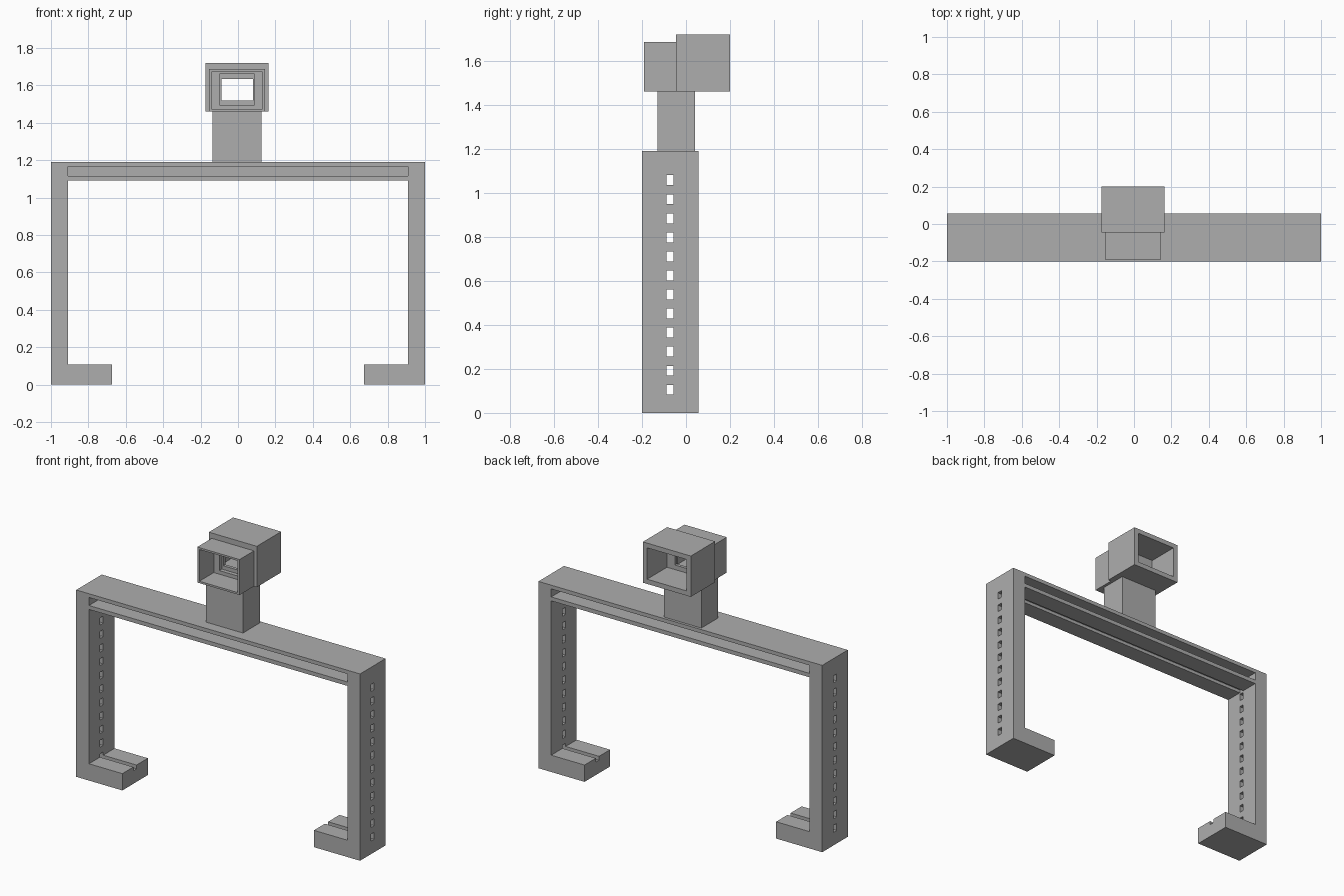
import bpy
import bmesh

default = bpy.data.objects.get("Cube")
if default:
    bpy.data.objects.remove(default, do_unlink=True)

gray = bpy.data.materials.new("matte gray")
gray.use_nodes = True
COLOR = (0.42, 0.42, 0.42, 1)
gray.diffuse_color = COLOR
gray.node_tree.nodes["Principled BSDF"].inputs["Base Color"].default_value = COLOR


def finish(bm, name):
    bmesh.ops.recalc_face_normals(bm, faces=bm.faces)
    mesh = bpy.data.meshes.new(name)
    bm.to_mesh(mesh)
    bm.free()
    mesh.materials.append(gray)
    obj = bpy.data.objects.new(name, mesh)
    bpy.context.collection.objects.link(obj)
    return obj


def boxes(name, spans):
    """One object made of separate boxes, each given as x, y and z ranges."""
    bm = bmesh.new()
    for span in spans:
        verts = bmesh.ops.create_cube(bm, size=1)["verts"]
        for v in verts:
            for i, (lo, hi) in enumerate(span):
                v.co[i] = lo + (v.co[i] + 0.5) * (hi - lo)
    return finish(bm, name)


def cut(target, spans):
    """Subtract boxes from the target, then discard the cutter."""
    cutter = boxes("cutter", spans)
    cutter.hide_render = True
    mod = target.modifiers.new("cut", "BOOLEAN")
    mod.operation = "DIFFERENCE"
    mod.solver = "EXACT"
    mod.object = cutter
    bpy.context.view_layer.objects.active = target
    bpy.ops.object.modifier_apply(modifier=mod.name)
    bpy.data.objects.remove(cutter, do_unlink=True)


# Frame: bar, legs and inward feet from one extruded profile
FRONT, BACK, TOP, BAR, INNER = -0.2, 0.057, 1.19, 1.09, 0.91
half = [(INNER, BAR), (INNER, 0.107), (0.675, 0.107),
        (0.675, 0), (1, 0), (1, TOP)]
profile = half + [(-x, z) for x, z in reversed(half)]
bm = bmesh.new()
face = bm.faces.new([bm.verts.new((x, FRONT, z)) for x, z in profile])
new = bmesh.ops.extrude_face_region(bm, geom=[face])["geom"]
bmesh.ops.translate(bm, vec=(0, BACK - FRONT, 0),
                    verts=[g for g in new if isinstance(g, bmesh.types.BMVert)])
frame = finish(bm, "frame")

# Rows of leg holes; the lowest also forms the groove in each foot
MID, HW = -0.073, 0.016
groove_y = (MID - HW, MID + HW)
cut(frame, [((-1.1, 1.1), groove_y, (z - 0.0225, z + 0.0225))
            for z in [0.105 + 0.0866 * i for i in range(12)]])

# Long blind slots on both bar faces and a groove beneath the bar
slot_x, slot_z = (-INNER, INNER), (1.115, 1.166)
cut(frame, [(slot_x, (FRONT - 0.1, MID - 0.025), slot_z),
            (slot_x, (MID + 0.025, BACK + 0.1), slot_z),
            (slot_x, groove_y, (1.05, BAR + 0.02))])

# Column
CX = -0.005


def wide(half_width):
    return (CX - half_width, CX + half_width)


boxes("column", [(wide(0.131), (-0.13, 0.04), (TOP, 1.46))])

# Rear housing: open at the back, with a stepped window in its front wall
housing = boxes("rear_housing", [(wide(0.169), (-0.045, 0.2), (1.46, 1.72))])
cut(housing, [(wide(0.139), (0.0, 0.3), (1.49, 1.69))])
cut(housing, [(wide(0.094), (-0.1, -0.02), (1.495, 1.66))])
cut(housing, [(wide(0.084), (-0.1, 0.1), (1.519, 1.634))])

# Front hood: thin open sleeve
hood = boxes("front_hood", [(wide(0.149), (-0.19, -0.045), (1.46, 1.686))])
cut(hood, [(wide(0.134), (-0.3, 0.1), (1.472, 1.674))])
